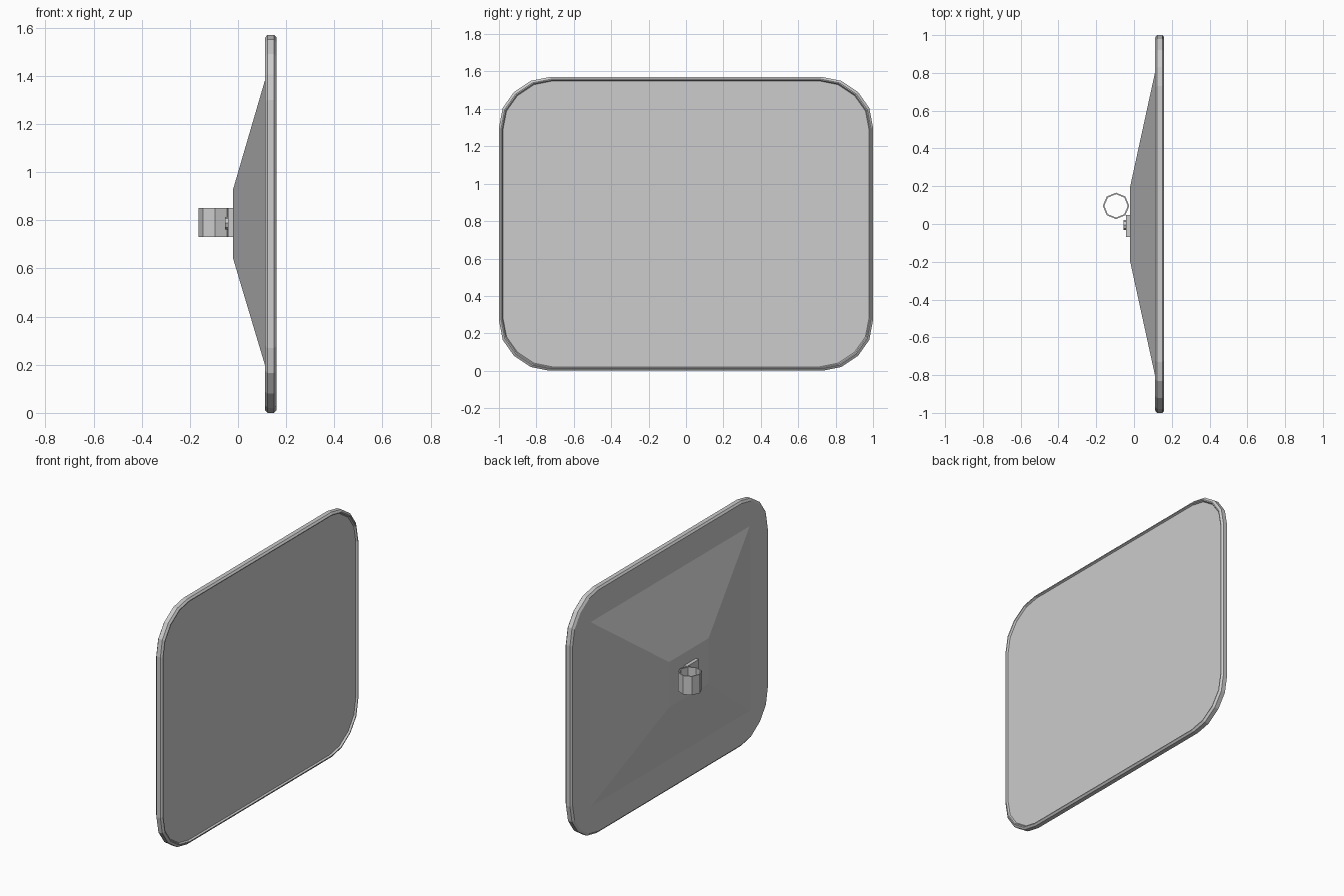
import bpy, bmesh, math

if "Cube" in bpy.data.objects:
    bpy.data.objects.remove(bpy.data.objects["Cube"])

HALF_H = 0.785   # half height of the panel
grey = bpy.data.materials.new("light_grey")
grey.diffuse_color = (0.604, 0.604, 0.604, 1)
grey.use_nodes = True
grey.node_tree.nodes["Principled BSDF"].inputs["Base Color"].default_value = grey.diffuse_color


def loft(name, loops, closed=False):
    """Skin a list of vertex loops; cap the ends, or join last to first."""
    bm = bmesh.new()
    rings = [[bm.verts.new(p) for p in loop] for loop in loops]
    pairs = list(zip(rings, rings[1:]))
    if closed:
        pairs.append((rings[-1], rings[0]))
    for a, b in pairs:
        n = len(a)
        for i in range(n):
            j = (i + 1) % n
            bm.faces.new((a[i], a[j], b[j], b[i]))
    if not closed:
        bm.faces.new(rings[0])
        bm.faces.new(rings[-1])
    bmesh.ops.recalc_face_normals(bm, faces=bm.faces)
    mesh = bpy.data.meshes.new(name)
    bm.to_mesh(mesh)
    bm.free()
    mesh.materials.append(grey)
    ob = bpy.data.objects.new(name, mesh)
    bpy.context.collection.objects.link(ob)
    return ob


def rect(x, y0, y1, z0, z1):
    return [(x, y0, z0), (x, y1, z0), (x, y1, z1), (x, y0, z1)]


def circle(r, n):
    return [(r * math.cos(2 * math.pi * i / n), r * math.sin(2 * math.pi * i / n))
            for i in range(n)]


# Rounded panel outline, mirrored from one corner
corner = [(1.0, 0.515), (0.98, 0.62), (0.92, 0.705), (0.83, 0.765), (0.73, HALF_H)]
top = corner + [(-y, z) for y, z in reversed(corner)]
outline = top + [(-y, -z) for y, z in top]


def panel_loop(x, inset):
    return [(x, y * (1 - inset), HALF_H + z * (1 - inset / HALF_H)) for y, z in outline]


# Mirror panel: bevelled rim with a slightly recessed face
loft("mirror_panel", [panel_loop(x, d) for x, d in (
    (0.112, 0.012), (0.122, 0.0), (0.15, 0.0), (0.16, 0.011),
    (0.16, 0.016), (0.149, 0.021))])

# Tapered back housing
loft("back_housing", [rect(0.113, -0.81, 0.81, 0.195, 1.385),
                      rect(-0.02, -0.2, 0.2, 0.64, 0.93)])

# Mounting plate of the clamp
loft("clamp_plate", [rect(-0.018, -0.07, 0.048, 0.73, 0.85),
                     rect(-0.042, -0.07, 0.048, 0.73, 0.85)])

# Eight-sided pole ring with a thin wall
loft("clamp_ring", [[(-0.095 + a, 0.096 + b, z) for a, b in circle(r, 8)]
                    for r, z in ((0.07, 0.73), (0.07, 0.85), (0.062, 0.85), (0.062, 0.73))],
     closed=True)

# Bolt head on the plate
loft("clamp_bolt", [[(x, -0.005 + a, 0.788 + b) for a, b in circle(0.026, 8)]
                    for x in (-0.04, -0.055)])
